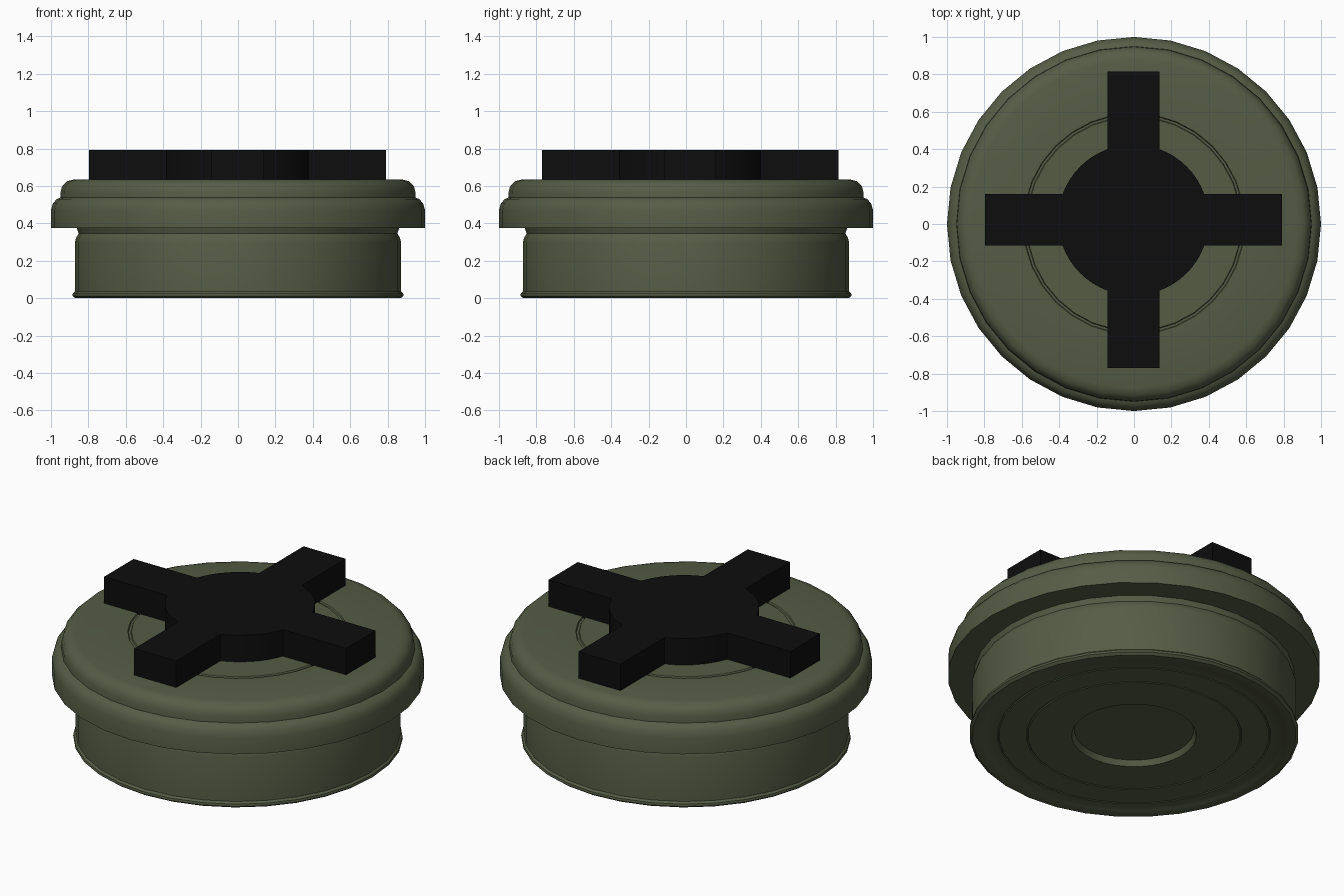
import bpy, bmesh, math
from mathutils import Vector

if "Cube" in bpy.data.objects:
    bpy.data.objects.remove(bpy.data.objects["Cube"])


def material(name, rgb):
    m = bpy.data.materials.new(name)
    m.diffuse_color = (*rgb, 1)
    m.use_nodes = True
    m.node_tree.nodes["Principled BSDF"].inputs["Base Color"].default_value = m.diffuse_color
    return m


OLIVE = material("olive green", (0.092, 0.108, 0.060))
BLACK = material("black", (0.004, 0.004, 0.004))


def add_object(name, bm, mat, angle):
    bmesh.ops.recalc_face_normals(bm, faces=bm.faces)
    me = bpy.data.meshes.new(name)
    bm.to_mesh(me)
    bm.free()
    me.materials.append(mat)
    ob = bpy.data.objects.new(name, me)
    bpy.context.collection.objects.link(ob)
    bpy.ops.object.select_all(action='DESELECT')
    ob.select_set(True)
    bpy.context.view_layer.objects.active = ob
    bpy.ops.object.shade_smooth_by_angle(angle=math.radians(angle))
    return ob


def lathe(name, profile, mat, sides=32):
    bm = bmesh.new()
    verts = [bm.verts.new((r, 0, z)) for r, z in profile]
    edges = [bm.edges.new(p) for p in zip(verts, verts[1:])]
    bmesh.ops.spin(bm, geom=verts + edges, cent=(0, 0, 0), axis=(0, 0, 1),
                   angle=math.tau, steps=sides, use_duplicate=False)
    bmesh.ops.remove_doubles(bm, verts=bm.verts, dist=0.0005)
    return add_object(name, bm, mat, 35)


# Turned body: recessed underside, foot rim, wall, overhanging flange, domed lid
lathe("body", [
    (0, 0.035), (0.32, 0.035), (0.335, 0.003),                  # bottom recess
    (0.57, 0.003), (0.575, 0.008), (0.58, 0.003),               # bottom grooves
    (0.725, 0.003), (0.73, 0.008), (0.735, 0.003),
    (0.81, 0.003), (0.815, 0.0), (0.87, 0.0),
    (0.885, 0.012), (0.883, 0.025), (0.872, 0.036),             # foot rim
    (0.872, 0.30), (0.865, 0.325), (0.852, 0.345), (0.862, 0.375),
    (1.0, 0.375), (1.0, 0.47), (0.99, 0.505), (0.97, 0.53),     # flange
    (0.95, 0.537), (0.948, 0.57), (0.94, 0.60), (0.915, 0.625), (0.875, 0.635),
    (0.592, 0.635), (0.588, 0.627), (0.576, 0.627), (0.572, 0.635),  # top groove
    (0, 0.635)], OLIVE)


# Cross grip: round hub with four arms, one extruded outline
def cross_outline(hub, reach, half, arc=8):
    a0 = math.asin(half / hub)
    for q in range(4):
        pts = [(reach, -half), (reach, half)]
        for i in range(arc + 1):
            a = a0 + (math.pi / 2 - 2 * a0) * i / arc
            pts.append((hub * math.cos(a), hub * math.sin(a)))
        c, s = round(math.cos(q * math.pi / 2)), round(math.sin(q * math.pi / 2))
        for x, y in pts:
            yield x * c - y * s, x * s + y * c


bm = bmesh.new()
base = bm.faces.new([bm.verts.new((x - 0.003, y + 0.022, 0.62))
                     for x, y in cross_outline(0.403, 0.793, 0.138)])
top = bmesh.ops.extrude_face_region(bm, geom=[base], use_keep_orig=True)["geom"]
bmesh.ops.translate(bm, verts=[g for g in top if isinstance(g, bmesh.types.BMVert)],
                    vec=Vector((0, 0, 0.172)))
add_object("cross_grip", bm, BLACK, 30)
